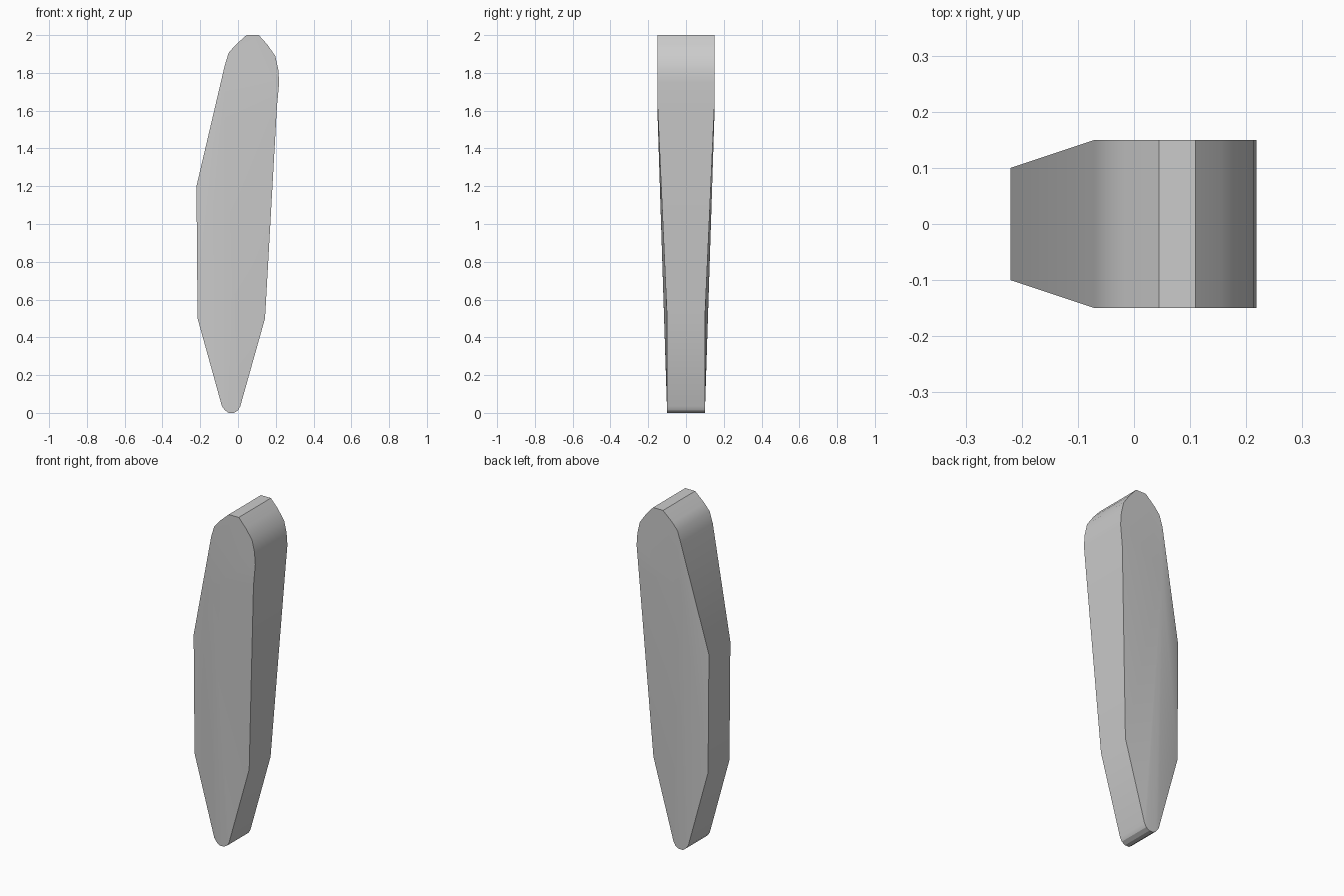
import bpy, bmesh, math

cube = bpy.data.objects.get("Cube")
if cube:
    bpy.data.objects.remove(cube)

# Outline of the blade as (x, z): the thick rounded head, then the thinner tapering tail
head = [(0.206, 1.62), (0.218, 1.75), (0.213, 1.82), (0.197, 1.89), (0.155, 1.95),
        (0.11, 2.0), (0.045, 2.0), (-0.016, 1.945), (-0.05, 1.905), (-0.07, 1.84)]
tail = [(-0.22, 1.2), (-0.214, 0.5), (-0.085, 0.035), (-0.068, 0.013), (-0.05, 0.0),
        (-0.022, 0.0), (0.0, 0.013), (0.012, 0.035), (0.143, 0.5)]
HEAD_HALF, TAIL_HALF = 0.15, 0.10
SHOULDER = (-0.07, 1.56)          # inner point where the flat head meets the tapered flank

material = bpy.data.materials.new("plain grey")
material.use_nodes = True
grey = (0.6, 0.6, 0.6, 1)
material.diffuse_color = grey
material.node_tree.nodes["Principled BSDF"].inputs["Base Color"].default_value = grey

bm = bmesh.new()


def build_flank(side):
    """One broad face: flat head plus a fan of facets down the tail."""
    top = [bm.verts.new((x, side * HEAD_HALF, z)) for x, z in head]
    low = [bm.verts.new((x, side * TAIL_HALF, z)) for x, z in tail]
    shoulder = bm.verts.new((SHOULDER[0], side * HEAD_HALF, SHOULDER[1]))
    bm.faces.new(top + [shoulder])
    chain = [top[-1]] + low + [top[0]]
    for a, b in zip(chain, chain[1:]):
        bm.faces.new((a, b, shoulder))
    return top + low


front, back = build_flank(-1), build_flank(1)

# Rim joining the two flanks
count = len(front)
for i in range(count):
    j = (i + 1) % count
    bm.faces.new((front[i], front[j], back[j], back[i]))
bmesh.ops.recalc_face_normals(bm, faces=bm.faces)

mesh = bpy.data.meshes.new("blade")
bm.to_mesh(mesh)
bm.free()
mesh.materials.append(material)
blade = bpy.data.objects.new("blade", mesh)
bpy.context.collection.objects.link(blade)

# Soft shading over the rounded head, crisp rim edges
bpy.ops.object.select_all(action='DESELECT')
blade.select_set(True)
bpy.context.view_layer.objects.active = blade
bpy.ops.object.shade_smooth_by_angle(angle=math.radians(30))
weighted = blade.modifiers.new("weighted normals", 'WEIGHTED_NORMAL')
weighted.keep_sharp = True
